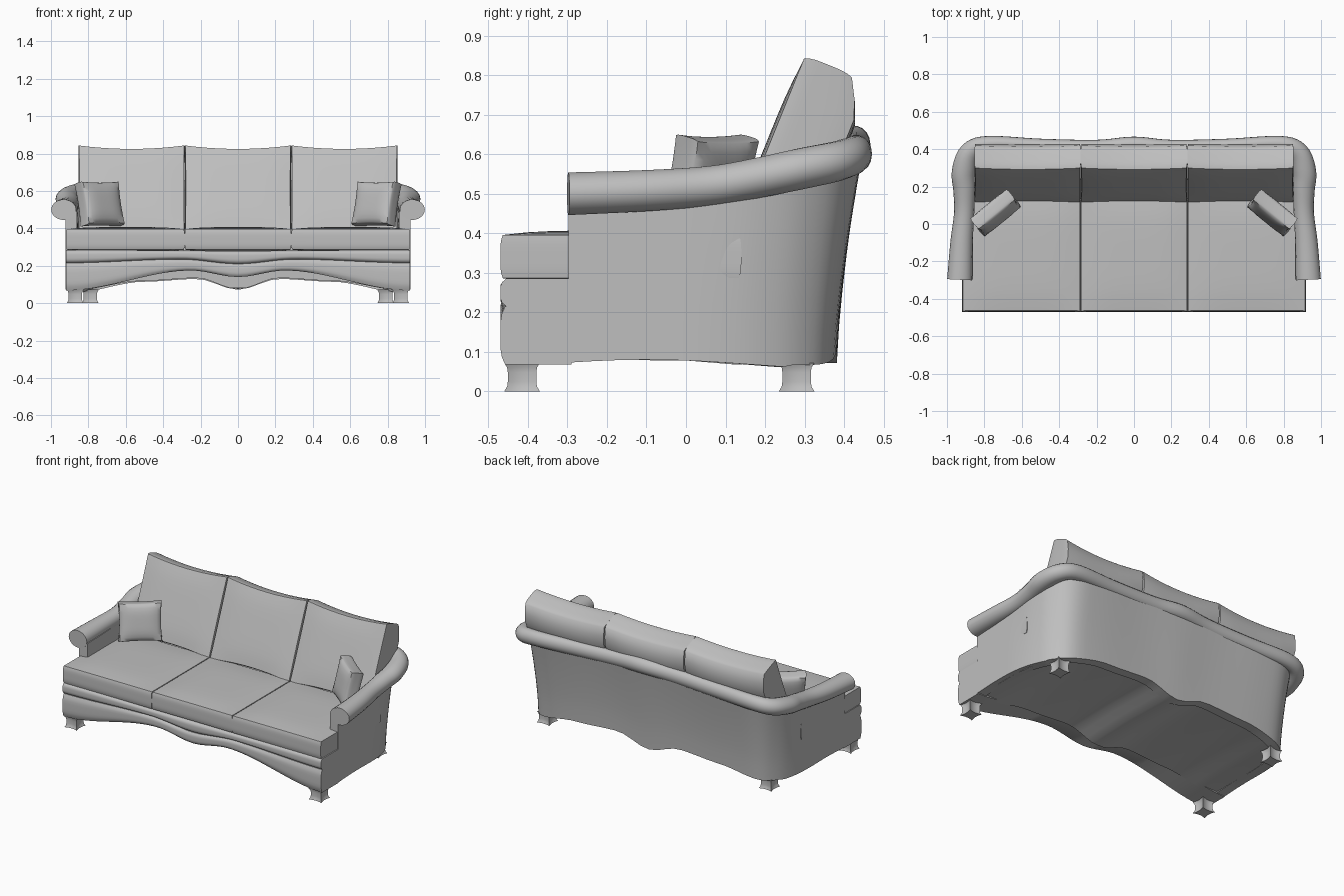
import bpy, bmesh, math
from mathutils import Vector, Matrix

old = bpy.data.objects.get("Cube")
if old:
    bpy.data.objects.remove(old, do_unlink=True)

fabric = bpy.data.materials.new("grey fabric")
fabric.use_nodes = True
GREY = (0.52, 0.52, 0.52, 1)
fabric.diffuse_color = GREY
fabric.node_tree.nodes["Principled BSDF"].inputs["Base Color"].default_value = GREY


def finish(name, bm, matrix=None, angle=45):
    """Turn a bmesh into a shaded object."""
    if matrix:
        bm.transform(matrix)
    bmesh.ops.recalc_face_normals(bm, faces=bm.faces)
    mesh = bpy.data.meshes.new(name)
    bm.to_mesh(mesh)
    bm.free()
    mesh.materials.append(fabric)
    obj = bpy.data.objects.new(name, mesh)
    bpy.context.collection.objects.link(obj)
    bpy.ops.object.select_all(action='DESELECT')
    obj.select_set(True)
    bpy.context.view_layer.objects.active = obj
    bpy.ops.object.shade_smooth_by_angle(angle=math.radians(angle))


def loft(name, rings):
    """Skin a row of closed sections and cap both ends."""
    bm = bmesh.new()
    rows = [[bm.verts.new(p) for p in ring] for ring in rings]
    n = len(rows[0])
    for a, b in zip(rows, rows[1:]):
        for i in range(n):
            j = (i + 1) % n
            bm.faces.new((a[i], a[j], b[j], b[i]))
    bm.faces.new(rows[0])
    bm.faces.new(rows[-1])
    finish(name, bm)


def soft_block(name, half, loc, thick, edge, pinch, flare, rot=None, cuts=9, sag=0):
    """Stuffed block: full in the middle of its thick axis, pulled out at its corners.
    pinch and flare are given for each of the other two axes; sag fills out the rear."""
    bm = bmesh.new()
    bmesh.ops.create_cube(bm, size=2)
    bmesh.ops.subdivide_edges(bm, edges=bm.edges[:], cuts=cuts, use_grid_fill=True)
    a, b = [i for i in range(3) if i != thick]
    for v in bm.verts:
        c = v.co.copy()
        full = (1 - c[a] ** 4) * (1 - c[b] ** 4)
        v.co[thick] = c[thick] * half[thick] * (edge + (1 - edge) * full)
        v.co[thick] += sag * max(0, c[thick]) * min(1, 3 * (1 - c[b]))
        for k, (axis, other) in enumerate(((a, b), (b, a))):
            side = 1 + flare[k] * c[thick] ** 4
            v.co[axis] = c[axis] * half[axis] * side * (1 - pinch[k] * (1 - c[other] ** 2))
    m = Matrix.Translation(loc)
    if rot:
        m = m @ rot
    finish(name, bm, m, 50)


def blend(points, steps=5):
    """Smooth a path through its points."""
    pts = [Vector(p) for p in points]
    out = []
    for i in range(len(pts) - 1):
        p0, p1, p2 = pts[max(i - 1, 0)], pts[i], pts[i + 1]
        p3 = pts[min(i + 2, len(pts) - 1)]
        for k in range(steps):
            t = k / steps
            out.append(p1 + 0.5 * t * ((p2 - p0) + t * ((2 * p0 - 5 * p1 + 4 * p2 - p3)
                       + t * (3 * (p1 - p2) + p3 - p0))))
    return out + [pts[-1]]


def mirrored(points):
    """Continue a side-to-centre path to the other side."""
    return points + [(-p[0],) + tuple(p[1:]) for p in reversed(points[:-1])]


def wave(x, keys):
    """Height along the width, eased between (distance, height) keys."""
    x = abs(x)
    for (x0, z0), (x1, z1) in zip(keys, keys[1:]):
        if x <= x1:
            t = (x - x0) / (x1 - x0)
            return z0 + (z1 - z0) * t * t * (3 - 2 * t)
    return keys[-1][1]


def front_band(name, low, high, bulge):
    """Padded band across the front with waved lower and upper edges."""
    rings = []
    for i in range(41):
        x = -0.92 + 1.84 * i / 40
        z0, z1 = wave(x, low), wave(x, high)
        ring = [(x, -0.29, z1), (x, -0.29, z0)]
        for k in range(9):
            t = k / 8
            y = -0.47 + bulge * (2 * t - 1) ** 4
            ring.append((x, y, z0 + (z1 - z0) * t))
        rings.append(ring)
    loft(name, rings)


# Front bands below the seat
skirt_low = [(0, 0.14), (0.25, 0.175), (0.92, 0.068)]
seam = [(0, 0.21), (0.3, 0.235), (0.92, 0.215)]
roll_top = [(0, 0.28), (0.92, 0.285)]
front_band("front_skirt", skirt_low, seam, 0.012)
front_band("front_roll", seam, roll_top, 0.015)

# Inner base with a waved underside
rings = []
for i in range(41):
    x = -0.89 + 1.78 * i / 40
    zb = wave(x, [(0, 0.075), (0.22, 0.135), (0.5, 0.12), (0.89, 0.068)])
    back = wave(x, [(0, 0.375), (0.66, 0.365), (0.8, 0.31), (0.89, 0.12)])
    rings.append([(x, -0.32, 0.3), (x, -0.32, max(zb, 0.08)), (x, 0, zb + 0.01),
                  (x, back, zb), (x, back, 0.3)])
loft("base", rings)

# Wrapped outer shell of the arms and back: x, y, top height, how far it flares outward
plan = [(0.922, -0.298, 0.49, 0), (0.922, -0.1, 0.495, 0), (0.918, 0.05, 0.51, 0.004),
        (0.897, 0.18, 0.54, 0.024), (0.85, 0.288, 0.565, 0.048), (0.765, 0.36, 0.59, 0.07),
        (0.6, 0.382, 0.6, 0.065), (0.3, 0.382, 0.61, 0.06), (0, 0.382, 0.62, 0.065)]
path = blend(mirrored(plan))
rings = []
for i, p in enumerate(path):
    step = path[min(i + 1, len(path) - 1)] - path[max(i - 1, 0)]
    outward = Vector((step.y, -step.x, 0)).normalized()
    bottom = wave(p.x, [(0, 0.072), (0.22, 0.13), (0.5, 0.115), (0.85, 0.066), (0.93, 0.07)])
    if p.y < 0.25:
        bottom = 0.068 + 0.012 * math.cos((p.y + 0.1) * 6)
    outer = []
    for k in range(7):
        t = k / 6
        outer.append(Vector((p.x, p.y, bottom + (p.z - bottom) * t)) + outward * p.w * t ** 1.4)
    rings.append(outer + [outer[-1] - outward * 0.06, outer[0] - outward * 0.06])
loft("arm_and_back_shell", rings)

# Rolled top rail: x, y, z and half width
rail = [(0.932, -0.298, 0.5, 0.067), (0.922, -0.1, 0.508, 0.06), (0.908, 0.06, 0.52, 0.054),
        (0.908, 0.18, 0.54, 0.058), (0.912, 0.28, 0.561, 0.062), (0.878, 0.385, 0.583, 0.054),
        (0.775, 0.43, 0.6, 0.041), (0.5, 0.42, 0.605, 0.036), (0.2, 0.414, 0.615, 0.036),
        (0, 0.425, 0.625, 0.042)]
path = blend(mirrored(rail))
rings = []
for i, p in enumerate(path):
    step = path[min(i + 1, len(path) - 1)] - path[max(i - 1, 0)]
    across = Vector((step.y, -step.x, 0)).normalized() * p.w
    upward = Vector((0, 0, 0.036 + 0.28 * p.w))
    ring = []
    for k in range(18):
        a = math.tau * k / 18
        ring.append(p.xyz + across * math.cos(a) + upward * math.sin(a))
    rings.append(ring)
loft("top_rail", rings)

# Seat and back cushions
lean = Matrix.Rotation(math.radians(-22), 4, 'X')
for label, x, width in (("right", -0.602, 0.316), ("centre", 0, 0.285), ("left", 0.602, 0.316)):
    soft_block("seat_cushion_" + label, (width, 0.305, 0.066), (x, -0.165, 0.341), 2,
               edge=0.83, pinch=(0, 0.004), flare=(-0.008, -0.02))
    soft_block("back_cushion_" + label, (0.285, 0.074, 0.252), (x * 0.945, 0.268, 0.592), 1,
               edge=0.88, pinch=(0.006, 0.08), flare=(-0.015, -0.03), rot=lean, sag=0.045)

# Scatter pillows and feet
for side, s in (("left", 1), ("right", -1)):
    turn = Matrix.Rotation(math.radians(-39 * s), 4, 'Z') @ Matrix.Rotation(math.radians(-13), 4, 'X')
    soft_block("pillow_" + side, (0.128, 0.052, 0.118), (0.74 * s, 0.06, 0.53), 1,
               edge=0.7, pinch=(0.05, 0.05), flare=(-0.04, -0.04), rot=turn)
    for end, x, y in (("front", 0.87, -0.415), ("back", 0.79, 0.28)):
        soft_block(f"{end}_foot_{side}", (0.036, 0.036, 0.036), (x * s, y, 0.036), 2,
                   edge=1.0, pinch=(0.22, 0.22), flare=(0.25, 0.25), cuts=5)
